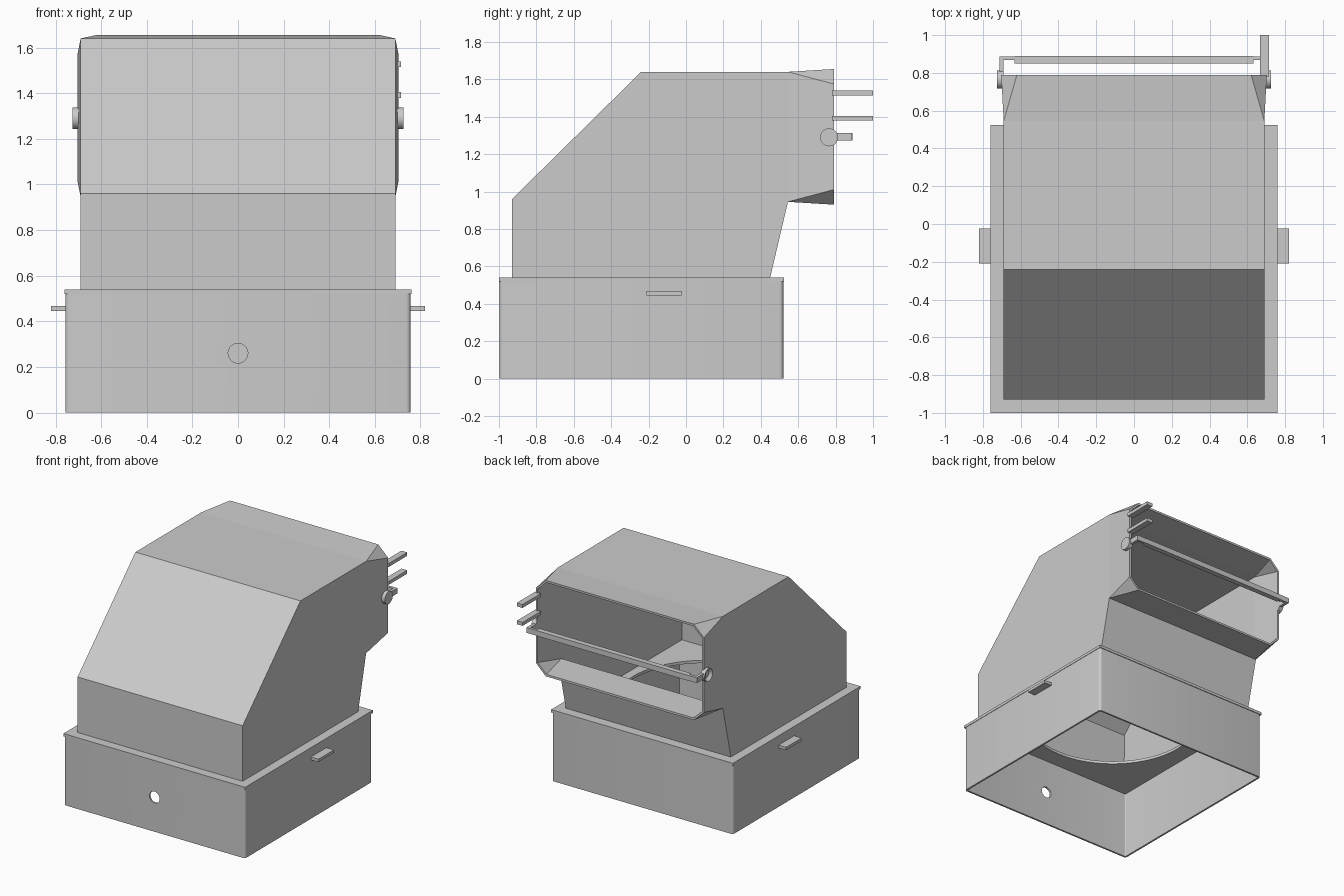
import bpy, bmesh, math
from mathutils import Matrix, Vector

cube = bpy.data.objects.get("Cube")
if cube:
    bpy.data.objects.remove(cube, do_unlink=True)

GREY = (0.6, 0.6, 0.6, 1)
metal = bpy.data.materials.new("light grey")
metal.use_nodes = True
metal.diffuse_color = GREY
metal.node_tree.nodes["Principled BSDF"].inputs["Base Color"].default_value = GREY


def finish(name, bm):
    bmesh.ops.recalc_face_normals(bm, faces=bm.faces)
    mesh = bpy.data.meshes.new(name)
    bm.to_mesh(mesh)
    bm.free()
    mesh.materials.append(metal)
    ob = bpy.data.objects.new(name, mesh)
    bpy.context.collection.objects.link(ob)
    return ob


def box_bm(lo, hi):
    bm = bmesh.new()
    bmesh.ops.create_cube(bm, size=1)
    lo, hi = Vector(lo), Vector(hi)
    for v in bm.verts:
        v.co = (lo + hi) / 2 + v.co * (hi - lo)
    return bm


def box(name, lo, hi):
    return finish(name, box_bm(lo, hi))


def cylinder_bm(radius, depth, centre, axis, segments=48):
    bm = bmesh.new()
    turn = Vector(axis).to_track_quat('Z', 'Y').to_matrix().to_4x4()
    bmesh.ops.create_cone(bm, cap_ends=True, segments=segments, radius1=radius,
                          radius2=radius, depth=depth,
                          matrix=Matrix.Translation(centre) @ turn)
    return bm


def activate(ob):
    bpy.ops.object.select_all(action='DESELECT')
    ob.select_set(True)
    bpy.context.view_layer.objects.active = ob


def thicken(ob, thickness):
    mod = ob.modifiers.new("sheet", 'SOLIDIFY')
    mod.thickness, mod.offset, mod.use_even_offset = thickness, -1, True
    activate(ob)
    bpy.ops.object.modifier_apply(modifier=mod.name)


def drill(ob, radius, depth, centre, axis):
    cutter = finish("cutter", cylinder_bm(radius, depth, centre, axis, 64))
    mod = ob.modifiers.new("hole", 'BOOLEAN')
    mod.operation, mod.solver, mod.object = 'DIFFERENCE', 'EXACT', cutter
    activate(ob)
    bpy.ops.object.modifier_apply(modifier=mod.name)
    bpy.data.objects.remove(cutter, do_unlink=True)


def smooth(ob):
    activate(ob)
    bpy.ops.object.shade_smooth_by_angle(angle=math.radians(35))


# Base skirt: open box with rounded upright edges and a front hole
bm = box_bm((-.757, -.997, 0), (.757, .52, .52))
upright = [e for e in bm.edges if abs(e.verts[0].co.z - e.verts[1].co.z) > .1]
bmesh.ops.bevel(bm, geom=upright, offset=.02, segments=5, profile=.5, affect='EDGES')
caps = [f for f in bm.faces if abs(f.normal.z) > .9]
bmesh.ops.delete(bm, geom=caps, context='FACES')
skirt = finish("base_skirt", bm)
thicken(skirt, .014)
drill(skirt, .043, .2, (0, -.99, .26), (0, 1, 0))
smooth(skirt)

# Top plate with a round air opening
plate = box("base_top_plate", (-.76, -1, .519), (.76, .525, .54))
drill(plate, .61, .2, (0, -.238, .53), (0, 0, 1))
smooth(plate)

# Hood: bent duct, then a flared mouth whose corners are folded
profile = [(.45, .54), (-.93, .54), (-.93, .96), (-.24, 1.64), (.545, 1.64), (.545, .945)]
bm = bmesh.new()
sides, mouths = [], []
for s in (1, -1):
    sides.append([bm.verts.new((s * .69, y, z)) for y, z in profile])
    mouths.append([bm.verts.new((s * x, .79, z)) for x, z in
                   ((.62, 1.655), (.703, 1.575), (.703, 1.01), (.62, .93))])
for side, mouth in zip(sides, mouths):
    top, low = side[4], side[5]
    bm.faces.new(side)
    bm.faces.new((top, mouth[0], mouth[1]))
    bm.faces.new((top, mouth[1], mouth[2], low))
    bm.faces.new((low, mouth[2], mouth[3]))
(a, b), (m, n) = sides, mouths
for i, j in ((1, 2), (2, 3), (3, 4), (5, 0)):
    bm.faces.new((a[i], a[j], b[j], b[i]))
bm.faces.new((a[4], m[0], n[0], b[4]))
bm.faces.new((a[5], m[3], n[3], b[5]))
hood = finish("hood", bm)
thicken(hood, .015)

# Parts on both sides: grab tabs, pivot knobs, swing arms
for s, side in ((1, "left"), (-1, "right")):
    def pair(name, x0, x1, y0, y1, z0, z1):
        lo, hi = sorted((s * x0, s * x1))
        return box(side + "_" + name, (lo, y0, z0), (hi, y1, z1))

    pair("grab_tab", .75, .82, -.21, -.025, .445, .467)
    pair("swing_arm", .69, .712, .775, .888, 1.272, 1.312)
    pair("arm_elbow", .625, .70, .868, .888, 1.272, 1.312)

    bm = cylinder_bm(.048, .035, (s * .708, .765, 1.29), (1, 0, 0))
    if s < 0:
        cap = [f for f in bm.faces if f.normal.x < -.9]
        bmesh.ops.inset_region(bm, faces=cap, thickness=.02)
        bmesh.ops.translate(bm, verts=cap[0].verts, vec=(.02, 0, 0))
    smooth(finish(side + "_pivot_knob", bm))

# Cross bar behind the mouth
box("cross_bar", (-.632, .85, 1.272), (.632, .89, 1.312))

# Two prongs on the left edge of the mouth
for name, z in (("upper", 1.527), ("lower", 1.392)):
    box(name + "_prong", (.667, .78, z - .013), (.715, 1, z + .013))
